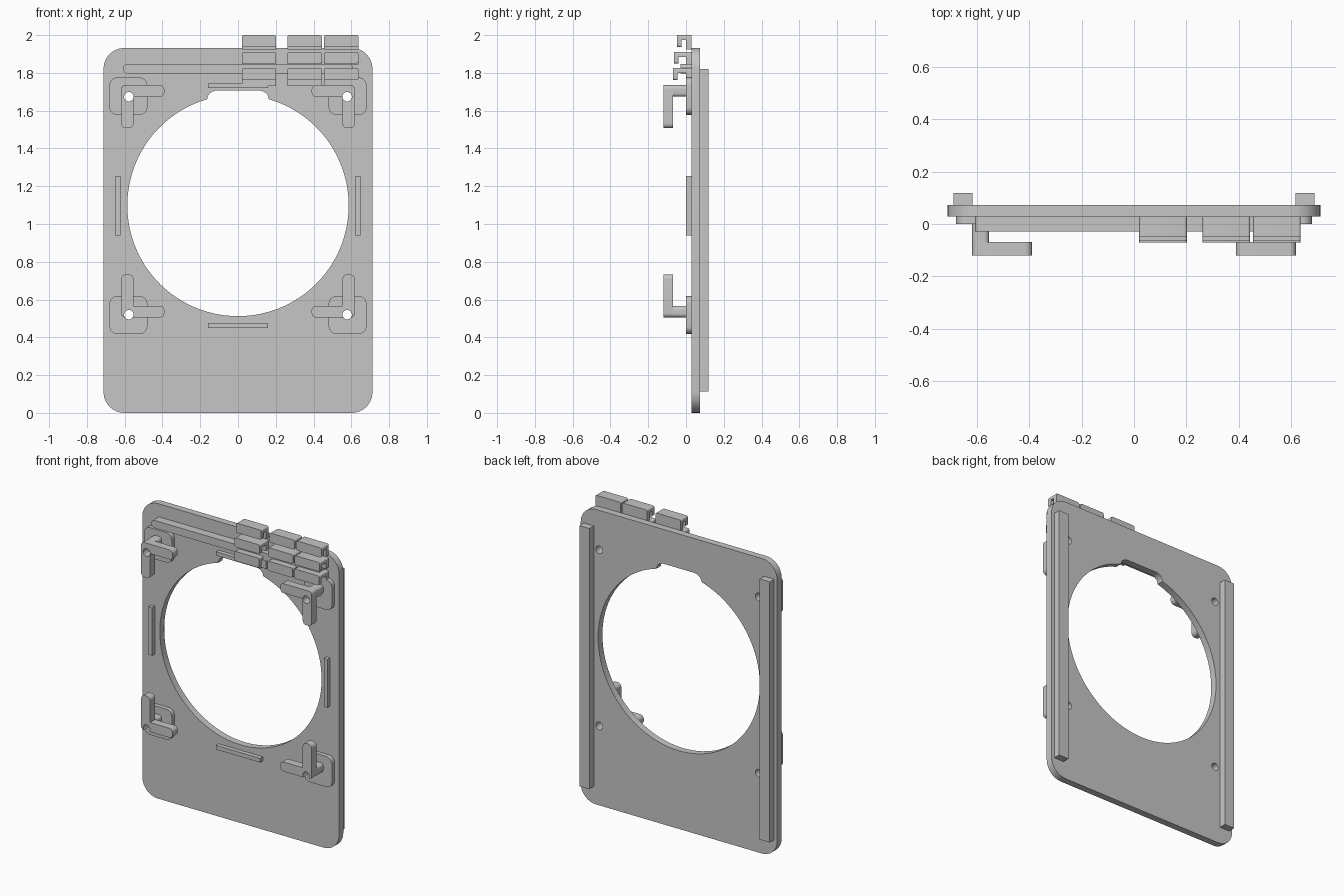
import bpy, bmesh, math

if "Cube" in bpy.data.objects:
    bpy.data.objects.remove(bpy.data.objects["Cube"])

grey = bpy.data.materials.new("light_grey")
grey.diffuse_color = (0.565, 0.565, 0.565, 1)
grey.use_nodes = True
grey.node_tree.nodes["Principled BSDF"].inputs["Base Color"].default_value = grey.diffuse_color

PLATE_FRONT, PLATE_BACK = 0.028, 0.073


def rounded(points, radii):
    """Round the right-angled corners of an outline."""
    out = []
    n = len(points)
    for i, (px, pz) in enumerate(points):
        r = radii[i] if isinstance(radii, (list, tuple)) else radii
        if r == 0:
            out.append((px, pz))
            continue
        dirs = []
        for qx, qz in (points[i - 1], points[(i + 1) % n]):
            d = math.hypot(qx - px, qz - pz)
            dirs.append(((qx - px) / d, (qz - pz) / d))
        a, b = dirs
        cx, cz = px + r * (a[0] + b[0]), pz + r * (a[1] + b[1])
        for k in range(9):
            t = math.pi / 2 * k / 8
            c, s = r * math.cos(t), r * math.sin(t)
            out.append((cx - c * b[0] - s * a[0], cz - c * b[1] - s * a[1]))
    return out


def rect(x0, x1, z0, z1, r=0.0):
    return rounded([(x0, z0), (x1, z0), (x1, z1), (x0, z1)], r)


def circle(cx, cz, r, n):
    return [(cx + r * math.cos(2 * math.pi * k / n),
             cz + r * math.sin(2 * math.pi * k / n)) for k in range(n)]


def solid(name, outline, lo, hi, axis="y", round_z=()):
    """Extrude an (x, z) outline along y, or a (y, z) outline along x.
    Edges along y at the heights in round_z are rounded."""
    bm = bmesh.new()
    if axis == "y":
        place = lambda p, d: (p[0], d, p[1])
    else:
        place = lambda p, d: (d, p[0], p[1])
    first = [bm.verts.new(place(p, lo)) for p in outline]
    last = [bm.verts.new(place(p, hi)) for p in outline]
    bm.faces.new(first)
    bm.faces.new(last[::-1])
    n = len(outline)
    for i in range(n):
        j = (i + 1) % n
        bm.faces.new((first[i], last[i], last[j], first[j]))
    bmesh.ops.recalc_face_normals(bm, faces=bm.faces)
    if round_z:
        edges = [e for e in bm.edges
                 if abs(e.verts[0].co.y - e.verts[1].co.y) > 1e-4
                 and any(all(abs(v.co.z - z) < 1e-5 for v in e.verts) for z in round_z)]
        bmesh.ops.bevel(bm, geom=edges, offset=0.01, segments=4, profile=0.5,
                        affect="EDGES")
    me = bpy.data.meshes.new(name)
    bm.to_mesh(me)
    bm.free()
    me.materials.append(grey)
    ob = bpy.data.objects.new(name, me)
    bpy.context.collection.objects.link(ob)
    return ob


def activate(ob):
    bpy.ops.object.select_all(action="DESELECT")
    ob.select_set(True)
    bpy.context.view_layer.objects.active = ob


def cut(ob, outline):
    """Cut a straight opening through a part from front to back."""
    cutter = solid("cutter", outline, -0.3, 0.3)
    cutter.hide_render = True
    mod = ob.modifiers.new("opening", "BOOLEAN")
    mod.operation = "DIFFERENCE"
    mod.solver = "EXACT"
    mod.object = cutter
    activate(ob)
    bpy.ops.object.modifier_apply(modifier=mod.name)
    bpy.data.objects.remove(cutter)


# Main plate with a round opening that has a notch at the top
plate = solid("plate", rect(-0.712, 0.712, 0, 1.932, 0.11), PLATE_FRONT, PLATE_BACK)
R, CZ = 0.586, 1.098
gap = math.asin(0.163 / R)
opening = []
for k in range(97):
    t = math.pi / 2 + gap + (2 * math.pi - 2 * gap) * k / 96
    opening.append((R * math.cos(t), CZ + R * math.sin(t)))
for side, start in ((1, 0), (-1, 90)):
    for k in range(1 if side == 1 else 0, 8 if side == -1 else 9):
        t = math.radians(start + 90 * k / 8)
        opening.append((side * 0.108 + 0.055 * math.cos(t), 1.661 + 0.046 * math.sin(t)))
cut(plate, opening)

# Corner pads and L-shaped hooks, each pierced by a screw hole
for sx, side in ((-1, "left"), (1, "right")):
    for sz, level, hole_z in ((1, "upper", 1.674), (-1, "lower", 0.52)):
        hole = circle(sx * 0.578, hole_z, 0.025, 24)
        mid = 1.12
        z = lambda h: mid + sz * (h - mid)
        pad_z = (1.578, 1.775) if sz == 1 else (0.418, 0.618)
        xs = sorted((sx * 0.48, sx * 0.68))
        pad = solid(f"{level}_{side}_pad", rect(*xs, *pad_z, 0.04), 0, PLATE_FRONT)
        ell = [(0.618, z(1.735)), (0.39, z(1.735)), (0.39, z(1.673)),
               (0.553, z(1.673)), (0.553, z(1.507)), (0.618, z(1.507))]
        ell = rounded([(sx * x, h) for x, h in ell], [0.022, 0.025, 0.025, 0, 0.025, 0.025])
        hook = solid(f"{level}_{side}_hook", ell, -0.12, -0.068)
        zs = sorted((z(1.673), z(1.735)))
        xs = sorted((sx * 0.553, sx * 0.618))
        stem = solid(f"{level}_{side}_hook_stem", rect(*xs, *zs, 0.02), -0.068, 0)
        for part in (plate, pad, hook, stem):
            cut(part, hole)

    # Rear guide rails
    xs = sorted((sx * 0.617, sx * 0.69))
    solid(f"{side}_rear_rail", rect(*xs, 0.113, 1.82), PLATE_BACK, 0.119)

    # Side ribs beside the opening
    xs = sorted((sx * 0.622, sx * 0.648))
    solid(f"{side}_rib", rect(*xs, 0.94, 1.255), 0, PLATE_FRONT)

# Ribs above and below the opening
solid("top_rib", rect(-0.16, 0.16, 1.72, 1.745), 0, PLATE_FRONT)
solid("bottom_rib", rect(-0.16, 0.16, 0.45, 0.477), 0, PLATE_FRONT)

# Long crossbar near the top
solid("crossbar", rect(-0.607, 0.607, 1.797, 1.847, 0.02), -0.028, PLATE_FRONT)

# Three rows of three hooked clips: top slab, front lip and back leg
rows = ((2.0, 1.937, 1.925, -0.048), (1.91, 1.85, 1.845, -0.064), (1.825, 1.762, 1.73, -0.07))
for r, (top, lip, leg, front) in enumerate(rows):
    profile = [(front, lip), (front, top), (PLATE_FRONT, top), (PLATE_FRONT, leg),
               (0.0, leg), (0.0, top - 0.025), (front + 0.025, top - 0.025), (front + 0.025, lip)]
    for c, x in enumerate((0.02, 0.262, 0.455)):
        solid(f"clip_row{r + 1}_column{c + 1}", profile, x, x + 0.182, axis="x",
              round_z=(top, lip))

# Smooth the rounded walls while keeping edges crisp
bpy.ops.object.select_all(action="SELECT")
bpy.context.view_layer.objects.active = plate
bpy.ops.object.shade_smooth_by_angle(angle=math.radians(30))
